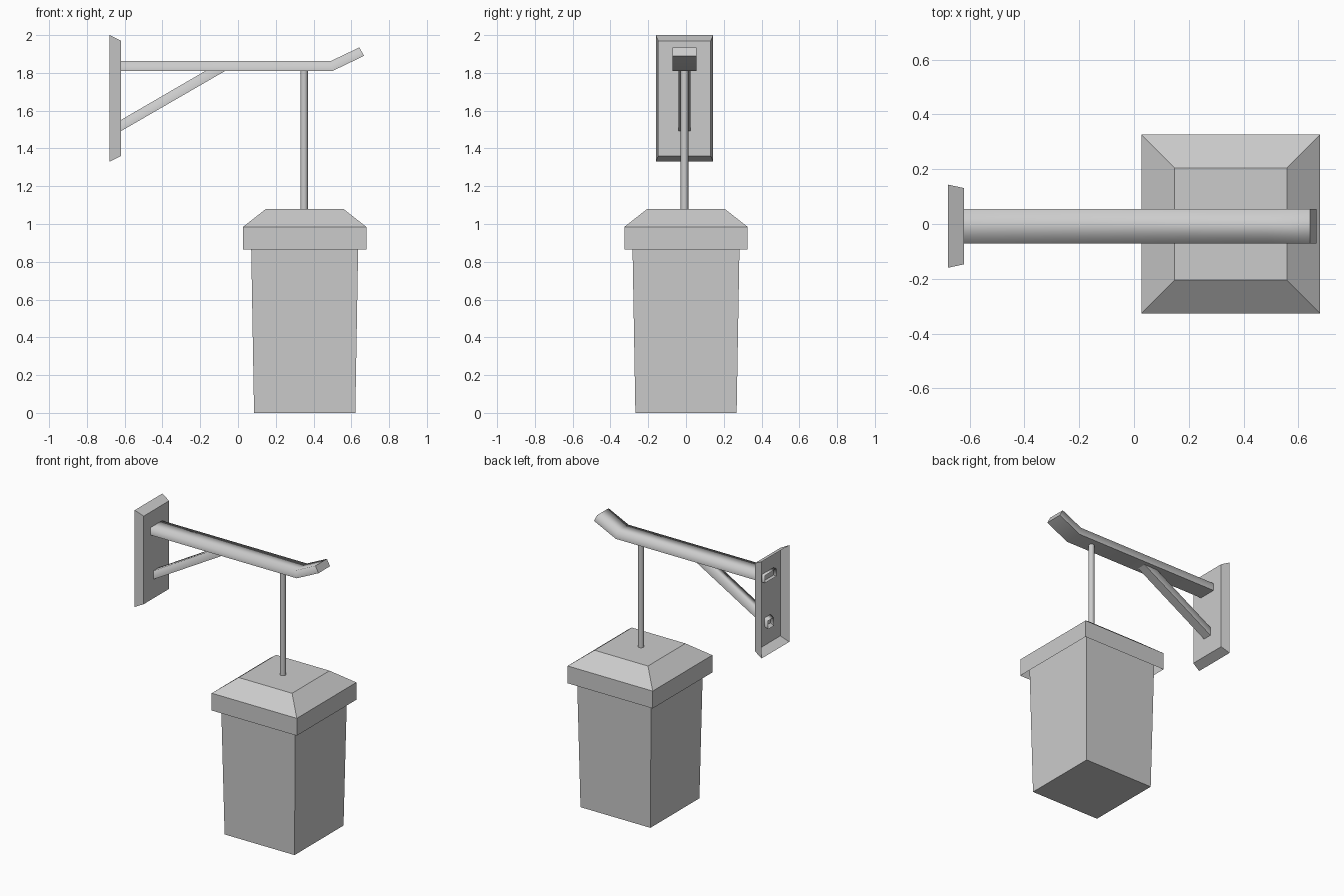
import bpy
import bmesh

cube = bpy.data.objects.get("Cube")
if cube:
    bpy.data.objects.remove(cube, do_unlink=True)

grey = bpy.data.materials.new("plain_grey")
grey.use_nodes = True
COLOUR = (0.6, 0.6, 0.6, 1)
grey.diffuse_color = COLOUR
grey.node_tree.nodes["Principled BSDF"].inputs["Base Color"].default_value = COLOUR

AXIS_Y = -0.008      # arm, brace, rod and plate share this line
LANTERN_X = 0.353


def loft(name, rings, cap_start=False, cap_end=True, soft_top=False):
    """Skin four-cornered rings; soft_top blends shading over the top long edges."""
    bm = bmesh.new()
    loops = [[bm.verts.new(p) for p in ring] for ring in rings]
    for a, b in zip(loops, loops[1:]):
        for i in range(4):
            j = (i + 1) % 4
            bm.faces.new((a[i], a[j], b[j], b[i]))
    if cap_start:
        bm.faces.new(loops[0][::-1])
    if cap_end:
        bm.faces.new(loops[-1])
    bmesh.ops.recalc_face_normals(bm, faces=bm.faces)
    if soft_top:
        tops = [v for loop in loops for v in loop[2:]]
        ends = set(loops[0] + loops[-1])
        for f in bm.faces:
            f.smooth = True
        for e in bm.edges:
            inner_bend = not any(v in ends for v in e.verts)
            lengthwise = abs(e.verts[0].co.x - e.verts[1].co.x) > 0.1
            e.smooth = inner_bend or (lengthwise and all(v in tops for v in e.verts))
    mesh = bpy.data.meshes.new(name)
    bm.to_mesh(mesh)
    bm.free()
    mesh.materials.append(grey)
    obj = bpy.data.objects.new(name, mesh)
    bpy.context.collection.objects.link(obj)
    return obj


def level(half, z):
    """Horizontal square ring centred on the lantern."""
    return [(LANTERN_X + sx * half, sy * half, z)
            for sx, sy in ((-1, -1), (1, -1), (1, 1), (-1, 1))]


def upright(half_y, low, high):
    """Ring across the arm, from a low (x, z) to a high (x, z)."""
    l, r = AXIS_Y - half_y, AXIS_Y + half_y
    return [(low[0], l, low[1]), (low[0], r, low[1]),
            (high[0], r, high[1]), (high[0], l, high[1])]


# Wall plate: tapered shell, open at the back
loft("wall_plate", [upright(0.152, (-0.68, 1.33), (-0.68, 2.0)),
                    upright(0.139, (-0.62, 1.36), (-0.62, 1.97))])

# Arm with upturned tip
loft("arm", [upright(0.063, (-0.645, 1.81), (-0.645, 1.862)),
             upright(0.063, (0.5, 1.81), (0.49, 1.862)),
             upright(0.063, (0.667, 1.89), (0.643, 1.935))], soft_top=True)

# Diagonal brace under the arm
loft("brace", [upright(0.032, (-0.645, 1.477), (-0.645, 1.536)),
               upright(0.032, (-0.065, 1.812), (-0.17, 1.812))], soft_top=True)

# Hanging rod
bpy.ops.mesh.primitive_cylinder_add(vertices=12, radius=0.02, depth=0.75,
                                    location=(LANTERN_X - 0.003, AXIS_Y, 1.445))
rod = bpy.context.object
rod.name = "hanging_rod"
rod.data.materials.append(grey)
bpy.ops.object.shade_smooth_by_angle()

# Lantern: tapered body and overhanging lid, hollow below
loft("lantern_body", [level(0.268, 0), level(0.285, 0.985)],
     cap_start=True, cap_end=False)
loft("lantern_lid", [level(0.326, 0.865), level(0.326, 0.985), level(0.205, 1.08)])
